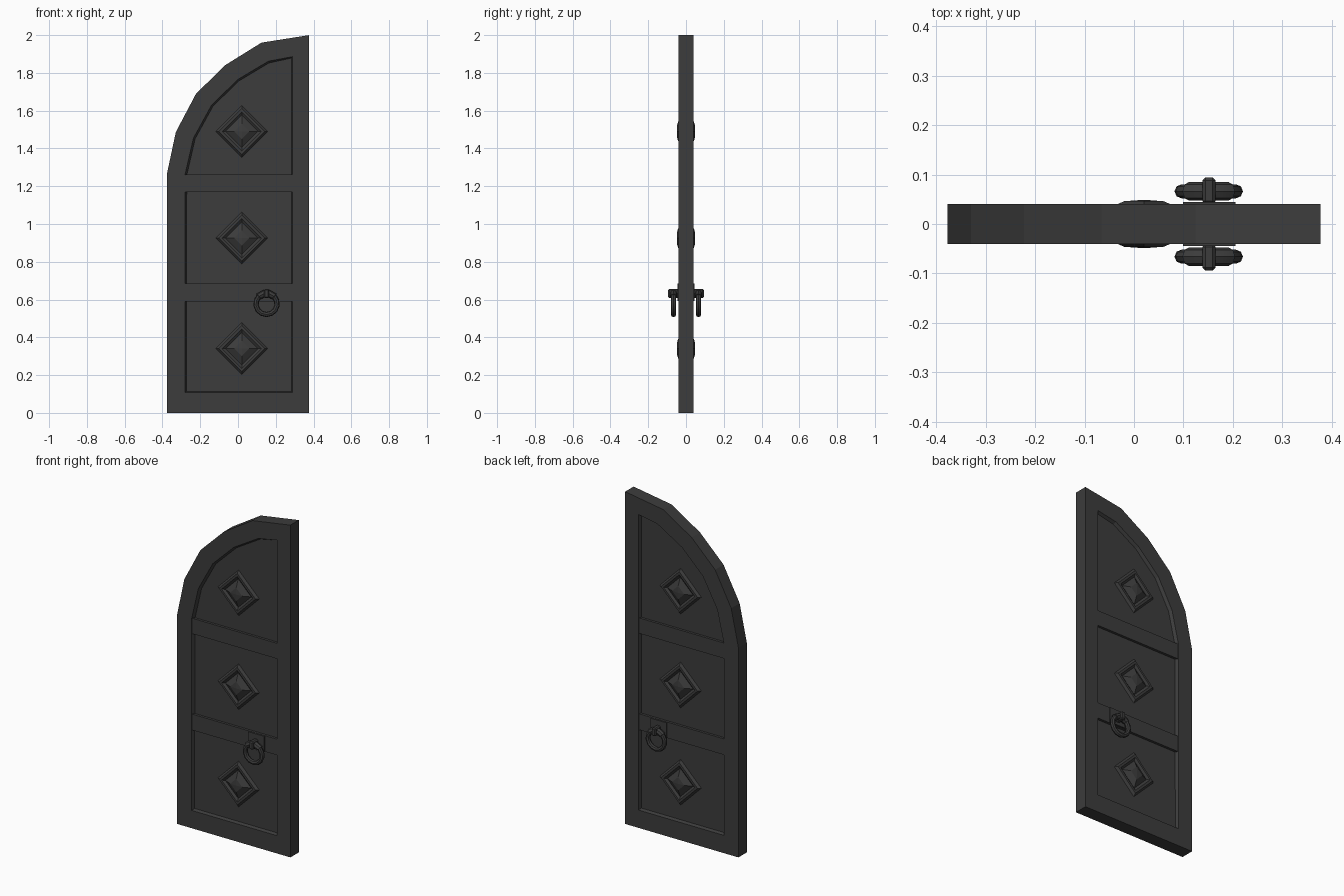
import bpy, bmesh, math
from mathutils import Vector

if "Cube" in bpy.data.objects:
    bpy.data.objects.remove(bpy.data.objects["Cube"])

iron = bpy.data.materials.new("dark_iron")
iron.diffuse_color = (0.045, 0.045, 0.045, 1)
iron.use_nodes = True
iron.node_tree.nodes["Principled BSDF"].inputs["Base Color"].default_value = iron.diffuse_color


def finish(bm, name):
    bmesh.ops.recalc_face_normals(bm, faces=bm.faces)
    me = bpy.data.meshes.new(name)
    bm.to_mesh(me)
    bm.free()
    me.materials.append(iron)
    ob = bpy.data.objects.new(name, me)
    bpy.context.collection.objects.link(ob)
    return ob


def bridge(bm, a, b):
    n = len(a)
    for i in range(n):
        j = (i + 1) % n
        bm.faces.new((a[i], a[j], b[j], b[i]))


def box(name, x0, x1, y0, y1, z0, z1, bevel=0):
    bm = bmesh.new()
    bmesh.ops.create_cube(bm, size=1)
    for v in bm.verts:
        v.co = Vector(((x0 + x1) / 2 + v.co.x * (x1 - x0),
                       (y0 + y1) / 2 + v.co.y * (y1 - y0),
                       (z0 + z1) / 2 + v.co.z * (z1 - z0)))
    if bevel:
        bmesh.ops.bevel(bm, geom=bm.edges[:], offset=bevel, segments=1, affect='EDGES')
    return finish(bm, name)


# Door leaf: arched outline, sloped lip, sunken panel on both faces
outer = [(-.377, 0), (.377, 0), (.377, 2), (.124, 1.96), (-.066, 1.842),
         (-.222, 1.69), (-.329, 1.487), (-.377, 1.262)]
inner = [(-.281, .107), (.289, .107), (.289, 1.886), (.161, 1.862), (0, 1.766),
         (-.14, 1.63), (-.236, 1.455), (-.281, 1.26)]
T, D = .04, .022
bm = bmesh.new()
rims = []
for s in (-1, 1):
    o = [bm.verts.new((x, s * T, z)) for x, z in outer]
    i = [bm.verts.new((x, s * T, z)) for x, z in inner]
    bridge(bm, o, i)
    panel = bm.faces.new(i)
    panel.normal_update()
    bmesh.ops.inset_individual(bm, faces=[panel], thickness=.01, depth=0)
    for v in panel.verts:
        v.co.y = s * D
    rims.append(o)
bridge(bm, *rims)
finish(bm, "door_leaf")

# Cross rails
for name, z0, z1 in (("upper_rail", 1.17, 1.263), ("lower_rail", .59, .686)):
    box(name, -.281, .289, -.037, .037, z0, z1)

# Diamond studs: raised rim, groove, faceted pyramid
stud = [(.14, .02), (.122, .036), (.104, .036), (.086, .026), (.04, .046)]
for k, z in enumerate((.34, .925, 1.49)):
    for s, side in ((-1, "front"), (1, "back")):
        bm = bmesh.new()
        prev = None
        for r, y in stud:
            loop = [bm.verts.new((.02 + r * c, s * y, z + r * d))
                    for c, d in ((1, 0), (0, 1), (-1, 0), (0, -1))]
            if prev:
                bridge(bm, prev, loop)
            prev = loop
        tip = bm.verts.new((.02, s * .049, z))
        for i in range(4):
            bm.faces.new((prev[i], prev[(i + 1) % 4], tip))
        finish(bm, f"{side}_stud_{k}")


# Pull ring, thicker across the top where the collar sits
def pull_ring(name, cx, cy, cz, major=.056):
    bm = bmesh.new()
    loops = []
    steps = [90 - 45, 90 - 15, 90 + 15, 90 + 45]
    stations = [(a, .019) for a in steps]
    stations += [(135 + 1, .014)] + [(135 + 27 * i, .014) for i in range(1, 10)] + [(404, .014)]
    for a, r in stations:
        a = math.radians(a)
        loop = []
        for k in range(8):
            t = math.tau * k / 8
            q = major + r * math.cos(t)
            loop.append(bm.verts.new((cx + q * math.cos(a), cy + r * math.sin(t),
                                      cz + q * math.sin(a))))
        loops.append(loop)
    for i in range(len(loops)):
        bridge(bm, loops[i], loops[(i + 1) % len(loops)])
    ob = finish(bm, name)
    for p in ob.data.polygons:
        p.use_smooth = True
    bpy.context.view_layer.objects.active = ob
    ob.select_set(True)
    bpy.ops.object.shade_smooth_by_angle(angle=math.radians(40))
    ob.select_set(False)


# Handles on both faces: back plate, bracket, ring
for s, side in ((-1, "front"), (1, "back")):
    y = sorted((s * .03, s * .044))
    box(f"{side}_handle_plate", .099, .205, *y, .592, .684)
    y = sorted((s * .04, s * .094))
    box(f"{side}_handle_bracket", .138, .165, *y, .608, .656, .006)
    pull_ring(f"{side}_pull_ring", .151, s * .066, .577)
